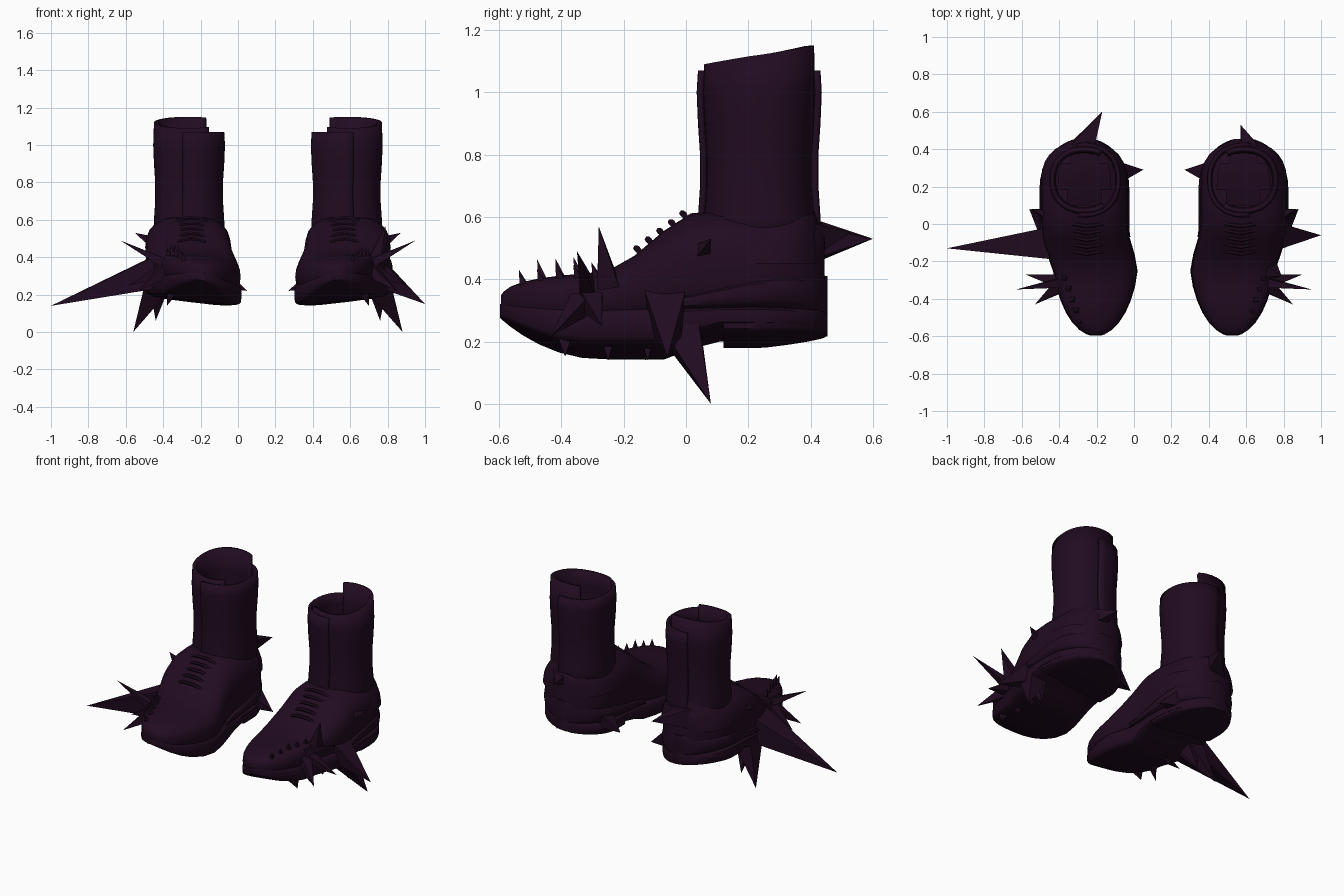
import bpy, bmesh, math, random
from math import cos, sin, pi
from mathutils import Vector

cube = bpy.data.objects.get("Cube")
if cube:
    bpy.data.objects.remove(cube)

random.seed(4)
SIDES = ("left", "right")
PLUM = (0.015, 0.0035, 0.0145, 1)
leather = bpy.data.materials.new("dark plum leather")
leather.use_nodes = True
leather.diffuse_color = PLUM
leather.node_tree.nodes["Principled BSDF"].inputs["Base Color"].default_value = PLUM


def place(point, side):
    """Points are given for the left boot; the right boot is its mirror image."""
    x, y, z = point
    return Vector((x if side == "left" else 0.32 - x, y, z))


def finish(name, bm, smooth=True):
    bmesh.ops.recalc_face_normals(bm, faces=bm.faces)
    mesh = bpy.data.meshes.new(name)
    bm.to_mesh(mesh)
    bm.free()
    mesh.materials.append(leather)
    ob = bpy.data.objects.new(name, mesh)
    bpy.context.collection.objects.link(ob)
    if smooth:
        bpy.ops.object.select_all(action="DESELECT")
        ob.select_set(True)
        bpy.context.view_layer.objects.active = ob
        bpy.ops.object.shade_smooth_by_angle(angle=math.radians(40))
    return ob


def loft(name, rings, side, caps=True, closed=True):
    """Skin a list of equal rings."""
    bm = bmesh.new()
    loops = [[bm.verts.new(place(p, side)) for p in ring] for ring in rings]
    count = len(loops[0])
    for low, high in zip(loops, loops[1:]):
        for i in range(count if closed else count - 1):
            j = (i + 1) % count
            bm.faces.new((low[i], low[j], high[j], high[i]))
    if caps:
        bm.faces.new(loops[0])
        bm.faces.new(loops[-1])
    return finish(side + "_" + name, bm)


def bend(value, power):
    return math.copysign(abs(value) ** power, value)


def ease(f, start, end):
    t = min(max((f - start) / (end - start), 0), 1)
    return t * t * (3 - 2 * t)


# Foot shape: f runs from the toe (0) to the back of the heel (1)
def rounding(f):
    toe = max(1 - f / 0.45, 0)
    back = max(1 - (1 - f) / 0.25, 0)
    return math.sqrt(1 - max(toe, back) ** 2)


def toe_spring(f):
    return 0.12 * max(1 - f / 0.3, 0) ** 2


def sole_bottom(f):
    return 0.16 + toe_spring(f) + 0.06 * ease(f, 0.5, 0.65)


def sole_top(f):
    return 0.29 + 0.25 * toe_spring(f)


def upper_bottom(f):
    return 0.22 + 0.5 * toe_spring(f)


def upper_top(f):
    return 0.3 + 0.12 * math.sqrt(rounding(f)) + 0.2 * ease(f, 0.3, 0.62)


def heel_bottom(f):
    return 0.2 + 0.1 * max(f - 0.8, 0)


def counter_bottom(f):
    return 0.27


def counter_top(f):
    return 0.3 + 0.11 * ease(f, 0.4, 0.9)


def foot_part(name, side, start, end, width, bottom, top, power):
    """Loft rounded sections along the foot, rolled slightly inward."""
    rings = []
    for k in range(19):
        # Sections crowd together towards both ends
        f = start + (end - start) * (1 - cos(pi * k / 18)) / 2
        mid, half = (bottom(f) + top(f)) / 2, (top(f) - bottom(f)) / 2
        centre = 0.525 + 0.06 * ease(f, 0.3, 0.55)
        ring = []
        for i in range(24):
            angle = 2 * pi * i / 24
            across = width * rounding(f) * bend(cos(angle), power)
            z = mid + half * bend(sin(angle), power)
            roll = 0.12 * across * (1 - ease(z, 0.3, 0.6))
            ring.append((centre + across, 1.06 * f - 0.6, z + roll))
        rings.append(ring)
    return loft(name, rings, side)


def open_top(ob, side):
    """Remove the roof of the foot under the leg so the boot is hollow."""
    middle = place((0.587, 0.235, 0), side)
    bm = bmesh.new()
    bm.from_mesh(ob.data)
    roof = []
    for face in bm.faces:
        c = face.calc_center_median()
        if c.z > 0.5 and (c - middle).xy.length < 0.14:
            roof.append(face)
    bmesh.ops.delete(bm, geom=roof, context="FACES")
    bm.to_mesh(ob.data)
    bm.free()


def leg_ring(z, rx, ry, start=0, sweep=2 * pi, count=28, rise=0.0, dip=0.0):
    """Oval around the leg, or an arc of it."""
    ring = []
    for i in range(count):
        angle = start + sweep * i / count
        ring.append((0.587 + rx * bend(cos(angle), 0.9),
                     0.235 + ry * bend(sin(angle), 0.9),
                     z + rise * sin(angle) - dip * cos(angle) ** 2))
    return ring


def thicken(ob, amount):
    wall = ob.modifiers.new("thickness", "SOLIDIFY")
    wall.thickness, wall.offset = amount, 0


def thorn(side, root, tip, radius):
    """Flat-sided spike whose root is buried in the boot."""
    root, tip = place(root, side), place(tip, side)
    u = (tip - root).orthogonal().normalized()
    v = (tip - root).normalized().cross(u)
    bm = bmesh.new()
    corners = [bm.verts.new(root + radius * d) for d in (u, v, -u, -v)]
    point = bm.verts.new(tip)
    bm.faces.new(corners)
    for i, corner in enumerate(corners):
        bm.faces.new((corner, corners[i - 1], point))
    finish(side + "_thorn", bm, smooth=False)


for side in SIDES:
    # Foot, sole, heel block and heel reinforcement
    open_top(foot_part("upper", side, 0.006, 0.985, 0.23, upper_bottom, upper_top, 0.7), side)
    foot_part("sole", side, 0.003, 0.995, 0.235, sole_bottom, sole_top, 0.4)
    foot_part("heel", side, 0.68, 0.985, 0.23, heel_bottom, sole_top, 0.3)
    foot_part("heel_counter", side, 0.5, 0.995, 0.24, counter_bottom, counter_top, 0.6)

    # Padded ankle collar, dipping at the sides
    collar = [leg_ring(0.45 + 0.17 * t, 0.23 - 0.05 * t * t, 0.21 - 0.03 * t * t, dip=0.05 * t)
              for t in (0, 0.4, 0.7, 0.9, 1)]
    loft("collar", collar, side, caps=False)

    # Hollow shaft with a slanted rim, closed by a lower flap on its inner half
    shaft, flap = [], []
    for k in range(7):
        swell = 0.006 * cos(k * pi / 2.5)
        height = 0.5 + 0.1 * k
        shaft.append(leg_ring(height + 0.02 * (k == 6), 0.168 + swell, 0.162 + swell,
                              -0.7 * pi, 1.42 * pi, rise=0.03 * (k == 6)))
        flap.append(leg_ring(height - 0.03 * (k == 6), 0.182 + swell, 0.185 + swell,
                             0.45 * pi, 1.15 * pi, 20))
    thicken(loft("shaft", shaft, side, caps=False, closed=False), 0.025)
    thicken(loft("shaft_flap", flap, side, caps=False, closed=False), 0.02)

    # Laces arched across the instep
    for k in range(5):
        lace = []
        for i in range(7):
            s = i / 3 - 1
            y = 0.037 * k - 0.16 + 0.02 * abs(s)
            z = 0.5 + 0.028 * k - 0.045 * s * s
            lace.append([(0.57 + 0.12 * s, y + 0.01 * cos(a * pi / 3),
                          z + 0.01 * sin(a * pi / 3)) for a in range(6)])
        loft("lace", lace, side)

    # Small thorns over the toe cap and under the sole edge
    for k in range(5):
        f = 0.06 + 0.055 * k
        x, y = 0.6 + 0.02 * k, 1.06 * f - 0.6
        high = upper_top(f) + random.uniform(0.03, 0.07)
        thorn(side, (x, y + 0.03, upper_top(f) - 0.05), (x + 0.02, y, high), 0.035)
    for f in (0.2, 0.33, 0.45):
        y = 1.06 * f - 0.6
        thorn(side, (0.67, y, 0.22), (0.7, y, sole_bottom(f) - 0.02), 0.04)

    # Large thorns that both boots share
    flank, toe = (0.74, -0.03, 0.28), (0.68, -0.31, 0.35)
    thorn(side, flank, (0.88, 0.08, 0), 0.1)
    thorn(side, flank, (0.76, 0.06, 0.06), 0.08)
    thorn(side, toe, (0.95, -0.35, 0.49), 0.04)
    thorn(side, toe, (0.9, -0.27, 0.25), 0.06)
    thorn(side, toe, (0.85, -0.43, 0.22), 0.06)
    thorn(side, (0.75, 0.04, 0.47), (0.87, 0.08, 0.53), 0.05)
    thorn(side, (0.4, 0.28, 0.28), (0.27, 0.29, 0.22), 0.07)

# Thorns that differ between the boots
thorn("right", (0.75, -0.1, 0.32), (1.32, -0.13, 0.14), 0.12)
thorn("right", (0.6, 0.4, 0.52), (0.49, 0.6, 0.53), 0.09)
thorn("left", (0.74, -0.06, 0.32), (1, -0.06, 0.15), 0.1)
thorn("left", (0.62, 0.4, 0.53), (0.57, 0.53, 0.55), 0.07)
thorn("left", (0.73, -0.25, 0.38), (0.79, -0.28, 0.57), 0.05)
